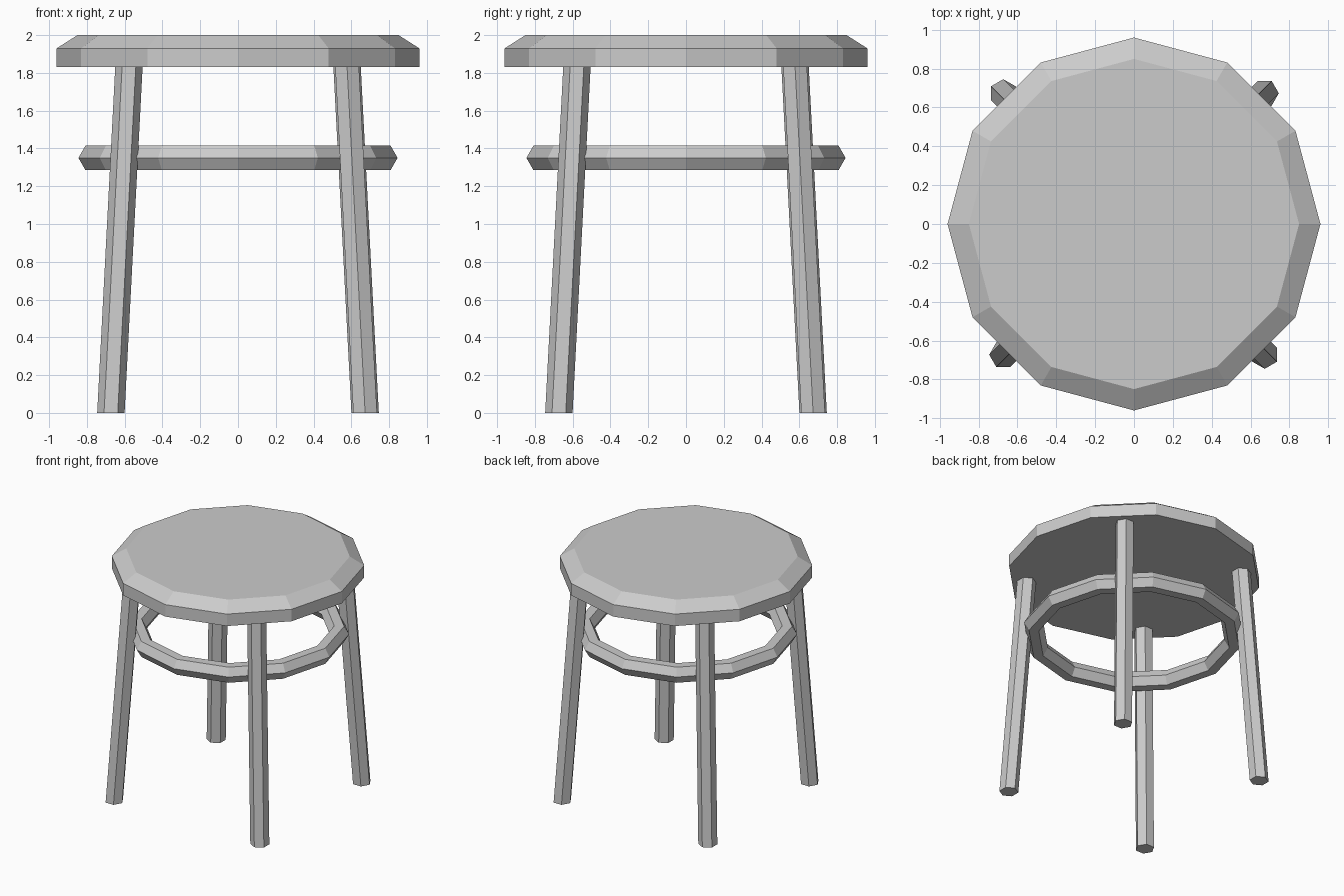
import bpy, bmesh
from math import cos, sin, pi, radians

if "Cube" in bpy.data.objects:
    bpy.data.objects.remove(bpy.data.objects["Cube"])


def loft(name, rings):
    """Skin a stack of equal-sized rings and cap both ends."""
    bm = bmesh.new()
    loops = [[bm.verts.new(p) for p in ring] for ring in rings]
    n = len(loops[0])
    for a, b in zip(loops, loops[1:]):
        for i in range(n):
            j = (i + 1) % n
            bm.faces.new((a[i], a[j], b[j], b[i]))
    bm.faces.new(loops[0][::-1])
    bm.faces.new(loops[-1])
    mesh = bpy.data.meshes.new(name)
    bm.to_mesh(mesh)
    bm.free()
    obj = bpy.data.objects.new(name, mesh)
    bpy.context.collection.objects.link(obj)
    return obj


def polygon(cx, cy, z, r, n, turn=0.0):
    return [(cx + r * cos(turn + 2 * pi * i / n),
             cy + r * sin(turn + 2 * pi * i / n), z) for i in range(n)]


# Twelve-sided seat with a chamfered top edge
loft("seat", [polygon(0, 0, z, r, 12)
              for z, r in ((1.83, 0.96), (1.93, 0.96), (2.0, 0.85))])

# Four splayed hexagonal legs, each a quarter turn from the last
legs = {"back_right_leg": (1, 1), "back_left_leg": (-1, 1),
        "front_left_leg": (-1, -1), "front_right_leg": (1, -1)}
for k, (name, (sx, sy)) in enumerate(legs.items()):
    loft(name, [polygon(sx * d, sy * d, z, 0.0725, 6, radians(90 * k))
                for z, d in ((0.0, 0.673), (1.84, 0.577))])

# Foot ring joining the legs
bpy.ops.mesh.primitive_torus_add(major_segments=12, minor_segments=6,
                                 major_radius=0.77, minor_radius=0.075,
                                 location=(0, 0, 1.35))
bpy.context.object.name = "foot_ring"
